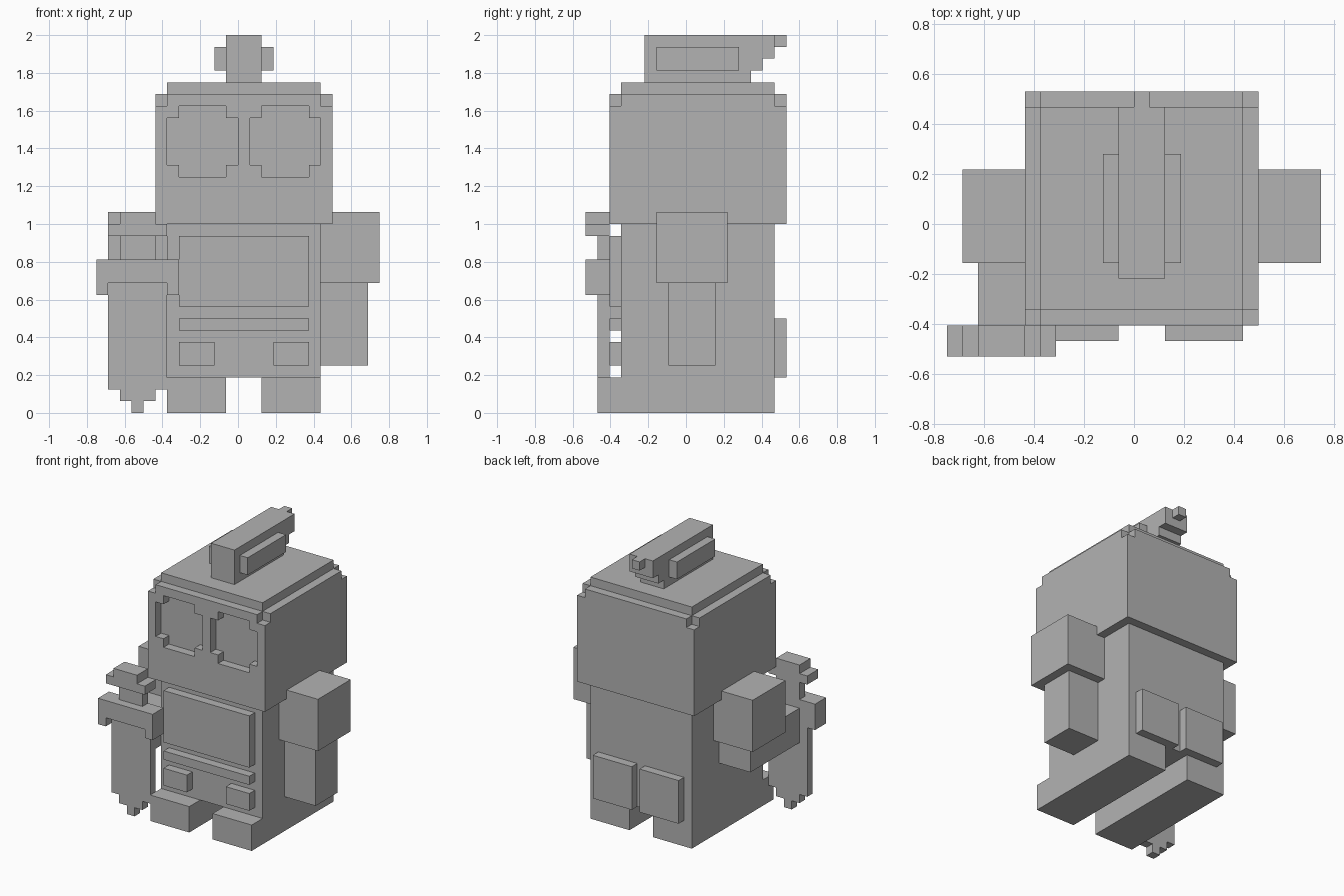
import bpy
import bmesh

if "Cube" in bpy.data.objects:
    bpy.data.objects.remove(bpy.data.objects["Cube"])

CELL = 1 / 16      # size of one building block
Y_SHIFT = -8.5     # depth is counted in blocks from the foremost layer

grey = bpy.data.materials.new("plain_grey")
grey.use_nodes = True
colour = (0.45, 0.45, 0.45, 1)
grey.diffuse_color = colour
grey.node_tree.nodes["Principled BSDF"].inputs["Base Color"].default_value = colour


def prism(name, outline, front, back):
    """Extrude an x-z outline from the front layer to the back layer."""
    bm = bmesh.new()
    face = bm.faces.new([bm.verts.new((x * CELL, (front + Y_SHIFT) * CELL, z * CELL))
                         for x, z in outline])
    new = bmesh.ops.extrude_face_region(bm, geom=[face])["geom"]
    moved = [v for v in new if isinstance(v, bmesh.types.BMVert)]
    bmesh.ops.translate(bm, verts=moved, vec=(0, (back - front) * CELL, 0))
    bmesh.ops.recalc_face_normals(bm, faces=bm.faces)
    mesh = bpy.data.meshes.new(name)
    bm.to_mesh(mesh)
    bm.free()
    mesh.materials.append(grey)
    obj = bpy.data.objects.new(name, mesh)
    bpy.context.collection.objects.link(obj)
    return obj


def box(name, x, y, z):
    return prism(name, [(x[0], z[0]), (x[1], z[0]), (x[1], z[1]), (x[0], z[1])], *y)


def stepped(name, centre, rows, front, back):
    """Symmetric stepped shape; each row is half width, bottom, top."""
    side = [(h, z) for h, low, high in rows for z in (low, high)]
    outline = [(centre + h, z) for h, z in side]
    outline += [(centre - h, z) for h, z in reversed(side)]
    return prism(name, outline, front, back)


def cut(obj, cutters):
    for cutter in cutters:
        cutter.hide_render = True
        mod = obj.modifiers.new("cut", 'BOOLEAN')
        mod.operation = 'DIFFERENCE'
        mod.solver = 'EXACT'
        mod.object = cutter
    bpy.context.view_layer.update()
    graph = bpy.context.evaluated_depsgraph_get()
    mesh = bpy.data.meshes.new_from_object(obj.evaluated_get(graph))
    obj.modifiers.clear()
    obj.data = mesh
    for cutter in cutters:
        bpy.data.objects.remove(cutter)


# Head with sunken eyes and clipped top corners
head = box("head", (-7, 8), (2, 17), (16, 27))
cutters = [stepped("eye_cutter", cx, [(2, 20, 21), (3, 21, 25), (2, 25, 26)], 1, 3)
           for cx in (-3, 4)]
for x in ((-8, -6), (7, 9)):
    for y in ((1, 3), (16, 18)):
        cutters.append(box("corner_cutter", x, y, (26, 28)))
cut(head, cutters)
box("head_cap", (-6, 7), (3, 16), (27, 28))

# Crest on the head, overhanging in steps at the back
for layer in range(3):
    box("crest_layer", (-1, 2), (5, 14 + layer), (28 + layer, 29 + layer))
box("crest_top", (-1, 2), (5, 16), (31, 32))
box("crest_tip", (0, 1), (16, 17), (31, 32))
for side, x in (("right", -2), ("left", 2)):
    box(side + "_crest_fin", (x, x + 1), (6, 13), (29, 31))

# Body with raised front plates
box("body", (-6, 7), (3, 16), (3, 16))
box("chest_plate", (-5, 6), (2, 3), (9, 15))
box("belt_strip", (-5, 6), (2, 3), (7, 8))

# Paired parts: legs, front buttons and back plates
for side, leg, button, plate in (("right", -6, -5, -5), ("left", 2, 3, 1)):
    box(side + "_leg", (leg, leg + 5), (1, 16), (0, 3))
    box(side + "_button", (button, button + 3), (2, 3), (4, 6))
    box(side + "_back_plate", (plate, plate + 5), (16, 17), (3, 8))

# Arms: the left hangs, the right reaches forward
box("left_shoulder", (7, 12), (6, 12), (11, 17))
box("left_forearm", (7, 11), (7, 11), (4, 11))
box("right_shoulder", (-11, -6), (6, 12), (11, 17))
box("right_forearm", (-10, -6), (2, 11), (8, 12))

# Sword held point down
SWORD = -8.5
stepped("sword_blade", SWORD,
        [(0.5, 0, 1), (1.5, 1, 2), (2.5, 2, 11), (1.5, 11, 15)], 1, 2)
box("sword_guard", (-12, -5), (0, 2), (11, 13))
for x in (-12, -6):
    box("sword_guard_tip", (x, x + 1), (0, 2), (10, 11))
stepped("sword_pommel", SWORD, [(2.5, 15, 16), (1.5, 16, 17)], 0, 2)
